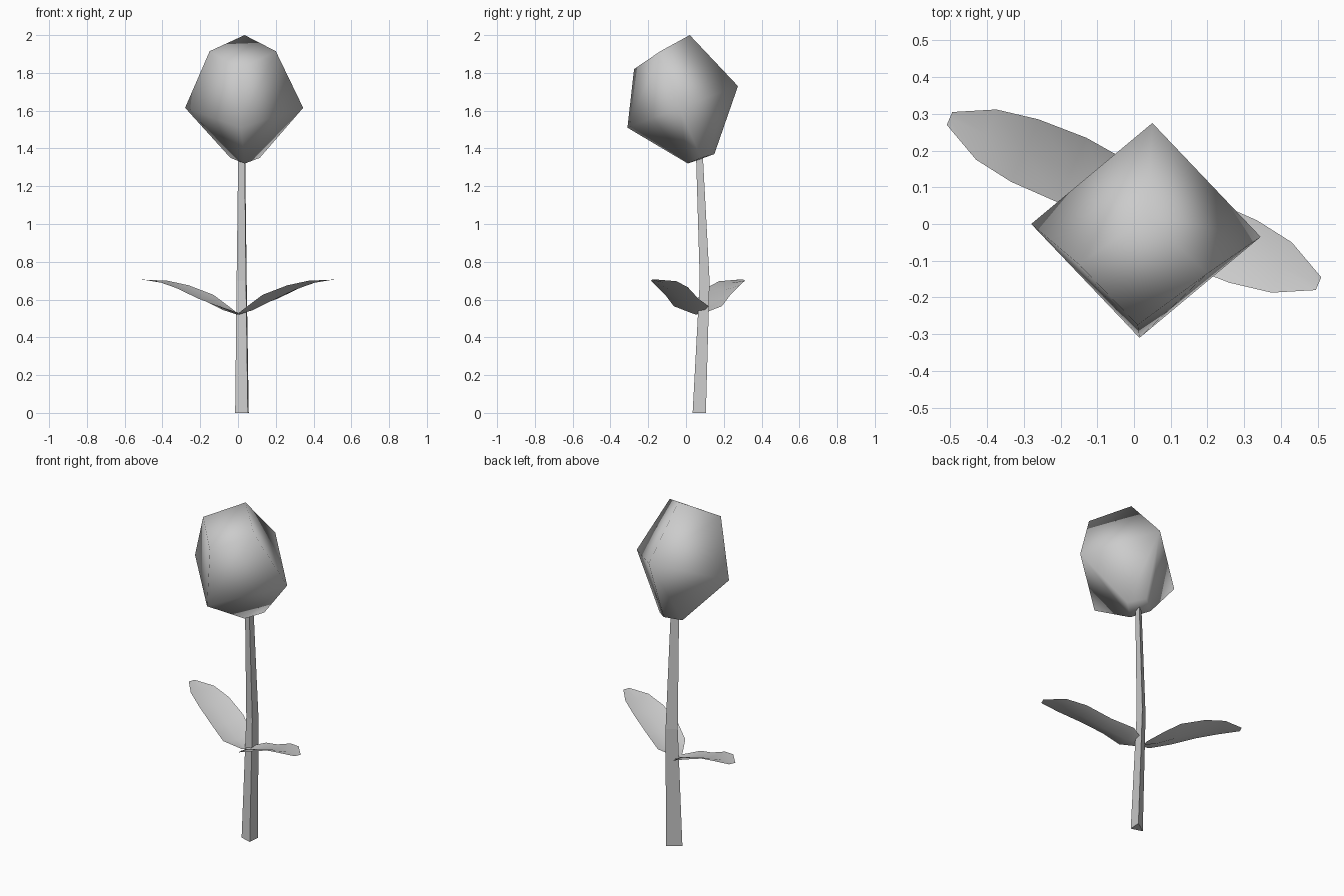
import bpy, bmesh
from mathutils import Matrix, Vector

cube = bpy.data.objects.get("Cube")
if cube:
    bpy.data.objects.remove(cube, do_unlink=True)

grey = bpy.data.materials.new("pale grey")
grey.use_nodes = True
colour = (0.6, 0.6, 0.6, 1)
grey.diffuse_color = colour
grey.node_tree.nodes["Principled BSDF"].inputs["Base Color"].default_value = colour


def finish(bm, name, smooth):
    mesh = bpy.data.meshes.new(name)
    for f in bm.faces:
        f.smooth = smooth
    bm.to_mesh(mesh)
    bm.free()
    mesh.materials.append(grey)
    obj = bpy.data.objects.new(name, mesh)
    bpy.context.collection.objects.link(obj)
    return obj


def loft(bm, rows, closed):
    """Bridge rows of points with quads."""
    rings = [[bm.verts.new(p) for p in row] for row in rows]
    count = len(rings[0])
    for a, b in zip(rings, rings[1:]):
        for i in range(count if closed else count - 1):
            j = (i + 1) % count
            bm.faces.new((a[i], a[j], b[j], b[i]))
    return rings


# Bud: a faceted closed shell with soft shading
bm = bmesh.new()
bud_points = [
    (0.035, 0.02, 2.0), (0.035, 0.01, 1.32),          # tip and bottom
    (0.01, -0.275, 1.82), (0.015, -0.31, 1.51),       # front
    (0.05, 0.275, 1.73), (0.04, 0.15, 1.37),          # back
    (-0.28, 0.0, 1.615), (0.345, -0.035, 1.615),      # sides
    (-0.15, -0.11, 1.915), (0.2, -0.135, 1.915),      # shoulders
    (-0.04, 0.09, 1.35), (0.115, 0.08, 1.35),         # underside
]
for p in bud_points:
    bm.verts.new(p)
bmesh.ops.convex_hull(bm, input=bm.verts[:])
bmesh.ops.recalc_face_normals(bm, faces=bm.faces[:])
finish(bm, "bud", True)

# Stem: bent three-sided rod
bm = bmesh.new()
stem = [  # height, centre x, centre y, size
    (0.0, 0.03, 0.065, 1.0),
    (0.7, 0.026, 0.095, 0.74),
    (1.4, 0.024, 0.067, 0.5),
]
corners = [(0.022, -0.03), (0.027, 0.04), (-0.045, -0.01)]
rows = [[(x + cx * s, y + cy * s, z) for cx, cy in corners] for z, x, y, s in stem]
rings = loft(bm, rows, True)
bm.faces.new(rings[0])
bm.faces.new(rings[-1])
bmesh.ops.recalc_face_normals(bm, faces=bm.faces[:])
finish(bm, "stem", False)

# Leaves: arched, slightly folded blades, the second turned half way round
edges = [  # front edge, back edge, fold depth
    ((0.0, 0.04, 0.53), (-0.005, 0.10, 0.53), 0.01),
    ((-0.10, 0.005, 0.565), (-0.05, 0.19, 0.565), 0.022),
    ((-0.21, 0.06, 0.605), (-0.13, 0.235, 0.625), 0.025),
    ((-0.335, 0.115, 0.665), (-0.26, 0.285, 0.675), 0.02),
    ((-0.43, 0.175, 0.697), (-0.375, 0.312, 0.70), 0.01),
    ((-0.51, 0.27, 0.705), (-0.495, 0.305, 0.705), 0.0),
]
rows = []
for front, back, fold in edges:
    a, b = Vector(front), Vector(back)
    rows.append([a, (a + b) / 2 - Vector((0, 0, fold)), b])
turn = Matrix.Translation((0, 0.0625, 0)) @ Matrix.Rotation(3.14159, 4, "Z") @ Matrix.Translation((0, -0.0625, 0))
for name, matrix in (("right_leaf", Matrix()), ("left_leaf", turn)):
    bm = bmesh.new()
    loft(bm, rows, False)
    bm.normal_update()
    if sum(f.normal.z for f in bm.faces) < 0:
        bmesh.ops.reverse_faces(bm, faces=bm.faces[:])
    bm.transform(matrix)
    finish(bm, name, True)
